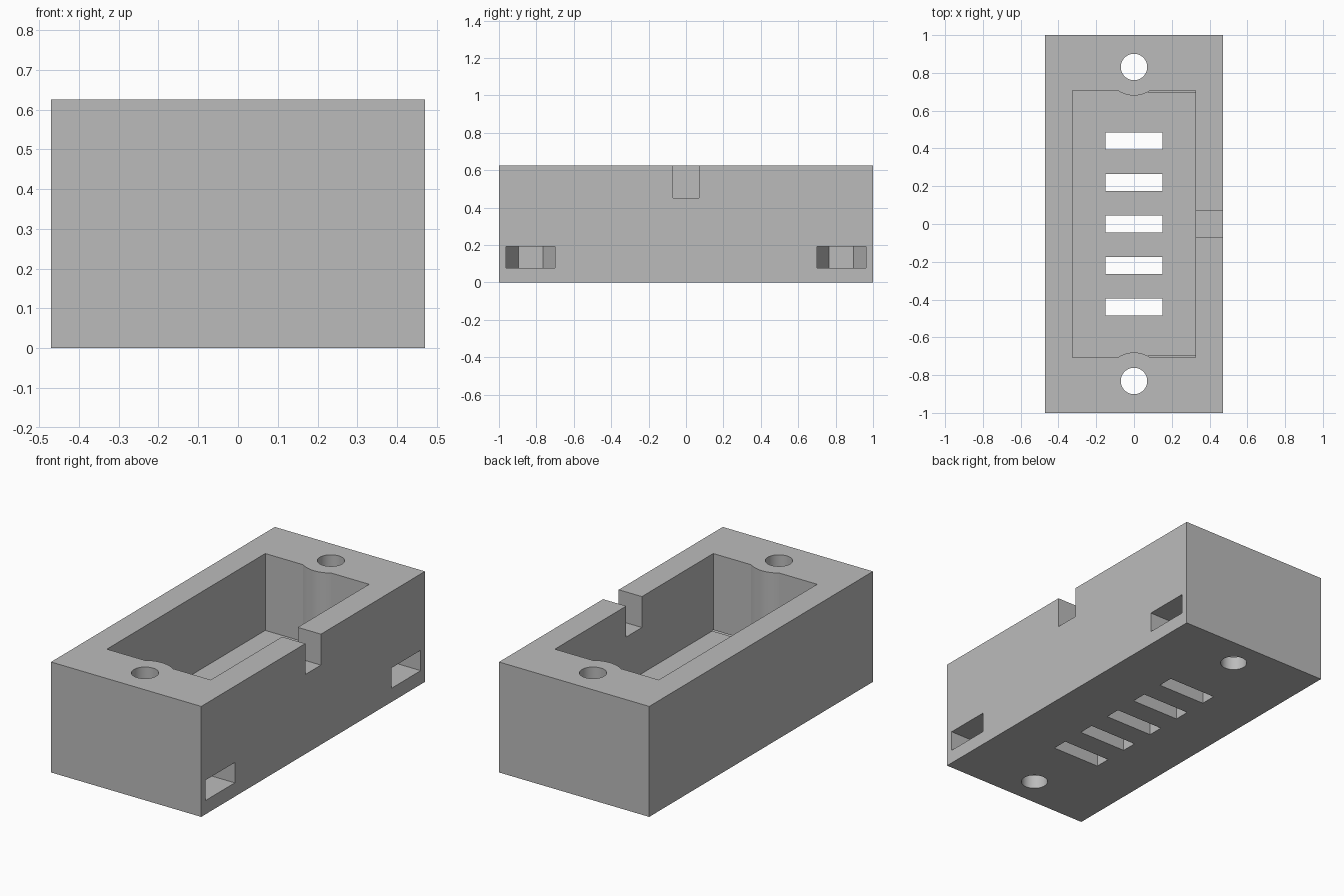
import bpy, bmesh
from math import sin, cos, pi, radians, asin

cube = bpy.data.objects.get("Cube")
if cube:
    bpy.data.objects.remove(cube, do_unlink=True)

WIDTH, LENGTH, HEIGHT = 0.94, 2.0, 0.625
FLOOR = 0.19
HOLE_Y = 0.831

grey = bpy.data.materials.new("plain grey")
grey.use_nodes = True
grey.diffuse_color = (0.5, 0.5, 0.5, 1)
grey.node_tree.nodes["Principled BSDF"].inputs["Base Color"].default_value = (0.5, 0.5, 0.5, 1)


def prism(name, outline, z0, z1):
    """Extrude a counter-clockwise outline from z0 up to z1."""
    bm = bmesh.new()
    face = bm.faces.new([bm.verts.new((x, y, z0)) for x, y in outline])
    up = bmesh.ops.extrude_face_region(bm, geom=[face])
    verts = [g for g in up["geom"] if isinstance(g, bmesh.types.BMVert)]
    bmesh.ops.translate(bm, verts=verts, vec=(0, 0, z1 - z0))
    bmesh.ops.recalc_face_normals(bm, faces=bm.faces)
    mesh = bpy.data.meshes.new(name)
    bm.to_mesh(mesh)
    bm.free()
    mesh.materials.append(grey)
    obj = bpy.data.objects.new(name, mesh)
    bpy.context.collection.objects.link(obj)
    return obj


def rect(x0, x1, y0, y1):
    return [(x0, y0), (x1, y0), (x1, y1), (x0, y1)]


def circle(cy, r, n):
    return [(r * cos(2 * pi * i / n), cy + r * sin(2 * pi * i / n)) for i in range(n)]


def cut(target, cutter):
    cutter.hide_render = True
    mod = target.modifiers.new("cut", "BOOLEAN")
    mod.operation = "DIFFERENCE"
    mod.solver = "EXACT"
    mod.object = cutter
    bpy.context.view_layer.objects.active = target
    bpy.ops.object.modifier_apply(modifier=mod.name)
    bpy.data.objects.remove(cutter, do_unlink=True)


# Solid housing block
body = prism("housing", rect(-WIDTH / 2, WIDTH / 2, -LENGTH / 2, LENGTH / 2), 0, HEIGHT)

# Main cavity, with a rounded boss around each screw hole
cx, cy, boss = 0.325, 0.708, 0.151
half = asin(((boss ** 2 - (HOLE_Y - cy) ** 2) ** 0.5) / boss)
steps = 12
angles = [half - 2 * half * i / steps for i in range(steps + 1)]
back = [(cx, cy)] + [(boss * sin(a), HOLE_Y - boss * cos(a)) for a in angles] + [(-cx, cy)]
front = [(-x, -y) for x, y in back]
cut(body, prism("cavity_cutter", back + front, FLOOR, HEIGHT + 0.1))

# Cable notch in the left wall
cut(body, prism("notch_cutter", rect(0.2, 0.6, -0.07, 0.07), 0.45, HEIGHT + 0.1))

# Pin slots through the floor
for i in range(-2, 3):
    y = 0.22 * i
    cut(body, prism("slot_cutter", rect(-0.15, 0.15, y - 0.045, y + 0.045), -0.1, 0.3))

# Screw holes, and hexagonal nut traps open on the left wall
R = 0.131
for side in (-1, 1):
    y = side * HOLE_Y
    trap = [(0.6, y - R), (0.6, y + R), (0, y + R),
            (-R * cos(pi / 6), y + R / 2), (-R * cos(pi / 6), y - R / 2), (0, y - R)]
    cut(body, prism("nut_trap_cutter", trap, 0.078, 0.193))
    cut(body, prism("hole_cutter", circle(y, 0.07, 48), -0.1, HEIGHT + 0.1))

# Smooth the round walls, keep the corners sharp
bpy.ops.object.select_all(action="DESELECT")
body.select_set(True)
bpy.context.view_layer.objects.active = body
bpy.ops.object.shade_smooth_by_angle(angle=radians(30))
